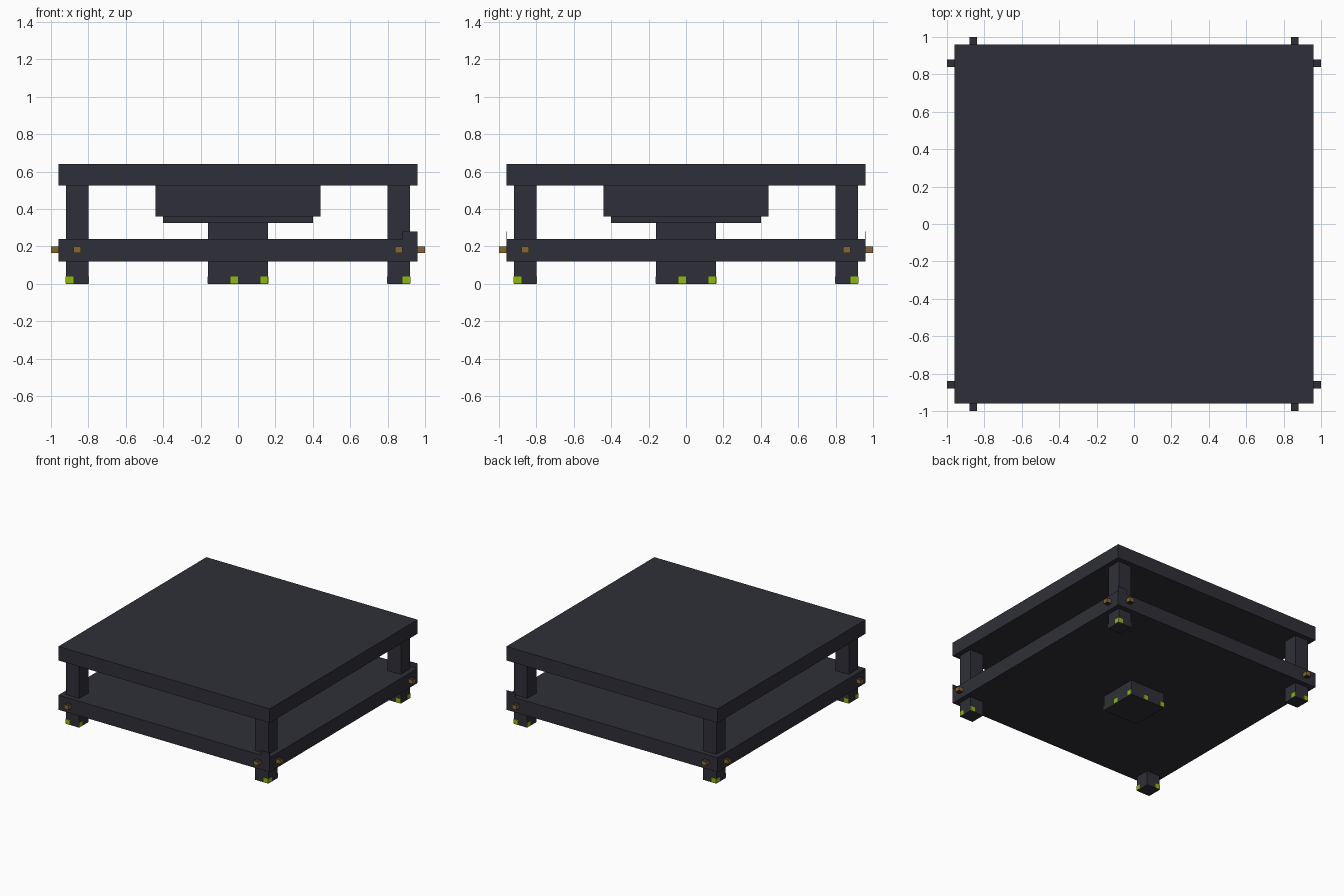
import bpy, bmesh
from mathutils import Matrix, Vector

if "Cube" in bpy.data.objects:
    bpy.data.objects.remove(bpy.data.objects["Cube"])


def material(name, rgb):
    m = bpy.data.materials.new(name)
    m.diffuse_color = (*rgb, 1)
    m.use_nodes = True
    m.node_tree.nodes["Principled BSDF"].inputs["Base Color"].default_value = m.diffuse_color
    return m


DARK = material("dark slate", (0.028, 0.028, 0.040))
TAN = material("tan wood", (0.235, 0.137, 0.030))
GREEN = material("lime green", (0.28, 0.50, 0.003))


def box(name, lo, hi, *mats):
    """Axis-aligned box; a second material goes on the upright faces."""
    lo, hi = Vector(lo), Vector(hi)
    bm = bmesh.new()
    bmesh.ops.create_cube(bm, size=1)
    bm.transform(Matrix.Translation((lo + hi) / 2) @ Matrix.Diagonal((*(hi - lo), 1)))
    bm.normal_update()
    if len(mats) > 1:
        for f in bm.faces:
            f.material_index = int(abs(f.normal.z) < 0.5)
    me = bpy.data.meshes.new(name)
    bm.to_mesh(me)
    bm.free()
    for m in mats:
        me.materials.append(m)
    ob = bpy.data.objects.new(name, me)
    bpy.context.collection.objects.link(ob)
    return ob


def span(name, a, b, *mats):
    return box(name, [min(p) for p in zip(a, b)], [max(p) for p in zip(a, b)], *mats)


# Slabs
box("table_top", (-0.96, -0.96, 0.525), (0.96, 0.96, 0.64), DARK)
box("lower_shelf", (-0.96, -0.96, 0.12), (0.96, 0.96, 0.24), DARK)

# Centre column and hanging block
box("centre_column", (-0.16, -0.16, 0), (0.16, 0.16, 0.33), DARK)
box("hanging_block", (-0.44, -0.44, 0.36), (0.44, 0.44, 0.525), DARK)
box("hanging_block_base", (-0.40, -0.40, 0.325), (0.40, 0.40, 0.36), DARK)

T = 0.003
for sx in (-1, 1):
    for sy in (-1, 1):
        # Corner legs
        span("leg", (sx * 0.80, sy * 0.80, 0), (sx * 0.92, sy * 0.92, 0.525), DARK)
        # Pegs through the shelf rim
        span("side_peg", (sx * 0.95, sy * 0.84, 0.165), (sx * 1.0, sy * 0.88, 0.20), DARK, TAN)
        span("end_peg", (sx * 0.84, sy * 0.95, 0.165), (sx * 0.88, sy * 1.0, 0.20), DARK, TAN)
        # Green foot marks at the outer end of each leg face
        for near in (0.80 - T, 0.92):
            span("foot_mark", (sx * near, sy * 0.88, 0.003), (sx * (near + T), sy * 0.92, 0.04), GREEN)
            span("foot_mark", (sx * 0.88, sy * near, 0.003), (sx * 0.92, sy * (near + T), 0.04), GREEN)

# Green marks on the column, repeated round its four sides
for k in range(4):
    turn = Matrix.Rotation(k * 1.5707963, 4, 'Z')
    for x in (-0.04, 0.12):
        mark = box("column_mark", (x, -0.16 - T, 0.003), (x + 0.04, -0.16, 0.04), GREEN)
        mark.data.transform(turn)

# Thin raised corner tabs on the right of the shelf
for sy in (-1, 1):
    span("corner_tab", (0.88, sy * 0.957, 0.23), (0.96, sy * 0.96, 0.28), DARK)
